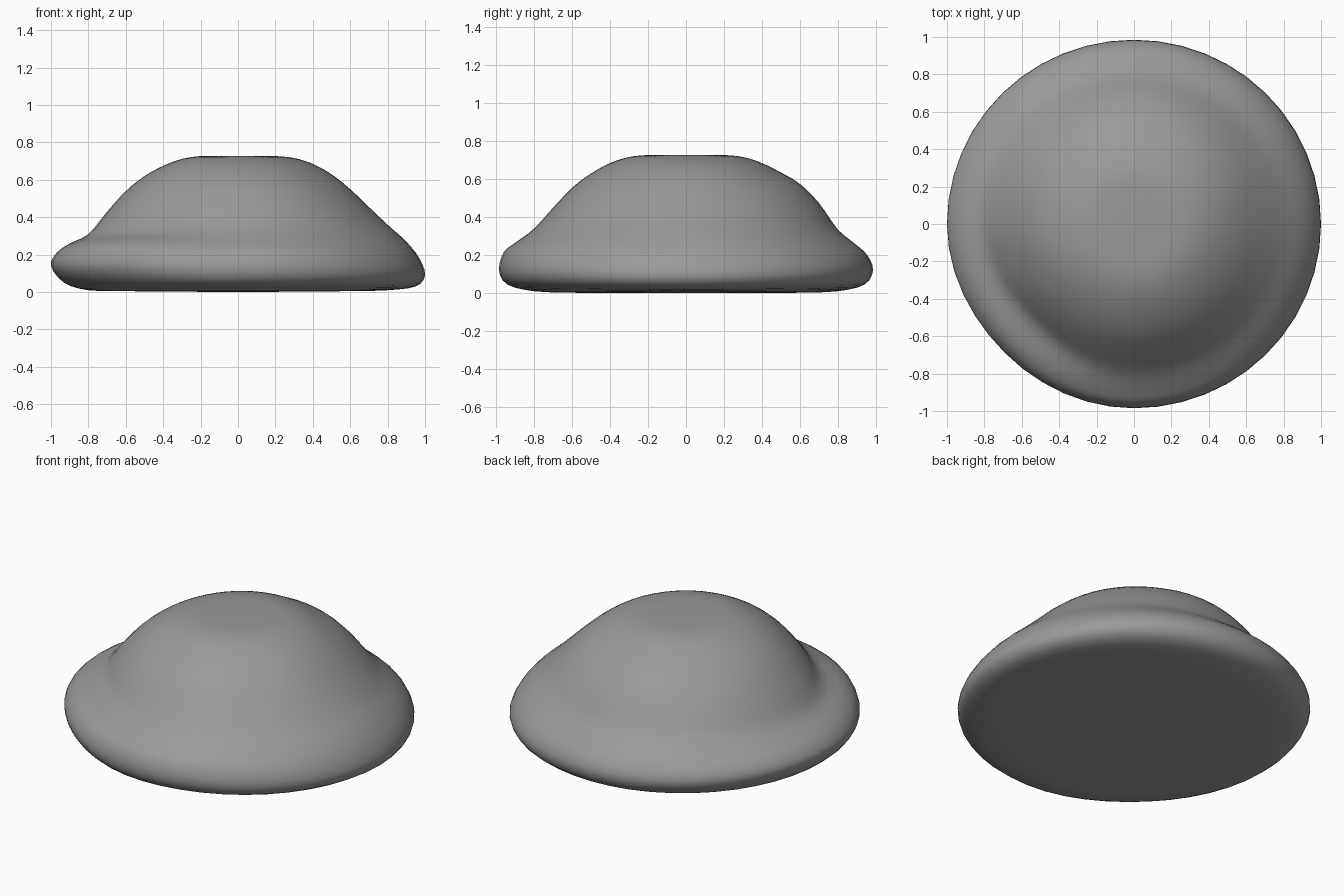
import bpy, bmesh, math

if "Cube" in bpy.data.objects:
    bpy.data.objects.remove(bpy.data.objects["Cube"])

# Outer curve (radius, height) seen in each direction, in degrees from +x
PROFILES = {
    0: [(.60, .005), (.80, .01), (.95, .03), (1.0, .09), (.97, .18), (.90, .27), (.80, .36),
        (.70, .455), (.60, .55), (.50, .63), (.40, .685), (.30, .717), (.20, .727)],
    90: [(.60, .002), (.80, .01), (.94, .045), (.985, .12), (.955, .20), (.89, .26), (.80, .335),
         (.70, .475), (.60, .575), (.50, .635), (.40, .685), (.30, .717), (.20, .727)],
    180: [(.60, .005), (.80, .01), (.93, .05), (1.0, .14), (.97, .21), (.90, .26), (.80, .31),
          (.70, .43), (.60, .54), (.50, .62), (.40, .675), (.30, .712), (.20, .727)],
    225: [(.60, .005), (.80, .01), (.92, .05), (.975, .13), (.955, .21), (.89, .27), (.76, .32),
          (.68, .43), (.60, .53), (.50, .62), (.40, .68), (.30, .715), (.20, .727)],
    270: [(.60, .002), (.80, .01), (.94, .045), (.985, .12), (.96, .215), (.90, .265), (.80, .34),
          (.70, .45), (.60, .555), (.50, .63), (.40, .685), (.30, .717), (.20, .727)],
}
KEYS = sorted(PROFILES) + [360]
PROFILES[360] = PROFILES[0]
SEGMENTS = 48
STEPS = 3


def profile_at(deg):
    """Blend the two neighbouring direction profiles."""
    for a, b in zip(KEYS, KEYS[1:]):
        if a <= deg < b:
            t = (deg - a) / (b - a)
            t = t * t * (3 - 2 * t)
            return [(p[0] + (q[0] - p[0]) * t, p[1] + (q[1] - p[1]) * t)
                    for p, q in zip(PROFILES[a], PROFILES[b])]


def rounded(points):
    """Pass a smooth curve through the profile points."""
    ext = [(.4, .001)] + points + [(.1, .727)]
    out = []
    for p0, p1, p2, p3 in zip(ext, ext[1:], ext[2:], ext[3:]):
        for k in range(STEPS):
            t = k / STEPS
            out.append(tuple(.5 * (2 * b + (c - a) * t + (2 * a - 5 * b + 4 * c - d) * t ** 2
                                   + (3 * b - a - 3 * c + d) * t ** 3)
                             for a, b, c, d in zip(p0, p1, p2, p3)))
    return out + [points[-1]]


# Domed mound with a soft rounded rim
bm = bmesh.new()
columns = []
for i in range(SEGMENTS):
    deg = 360 * i / SEGMENTS
    c, s = math.cos(math.radians(deg)), math.sin(math.radians(deg))
    columns.append([bm.verts.new((r * c, r * s, max(z, 0))) for r, z in rounded(profile_at(deg))])
bottom = bm.verts.new((0, 0, 0))
top = bm.verts.new((0, 0, .725))
for i, col in enumerate(columns):
    nxt = columns[(i + 1) % SEGMENTS]
    for j in range(len(col) - 1):
        bm.faces.new((col[j], nxt[j], nxt[j + 1], col[j + 1]))
    bm.faces.new((bottom, nxt[0], col[0]))
    bm.faces.new((top, col[-1], nxt[-1]))
bmesh.ops.recalc_face_normals(bm, faces=bm.faces[:])
for f in bm.faces:
    f.smooth = True
mesh = bpy.data.meshes.new("domed_mound")
bm.to_mesh(mesh)
bm.free()
mound = bpy.data.objects.new("domed_mound", mesh)
bpy.context.collection.objects.link(mound)

# Dark grey surface
grey = bpy.data.materials.new("dark_grey")
grey.diffuse_color = (.32, .32, .32, 1)
grey.use_nodes = True
grey.node_tree.nodes["Principled BSDF"].inputs["Base Color"].default_value = grey.diffuse_color
mesh.materials.append(grey)
